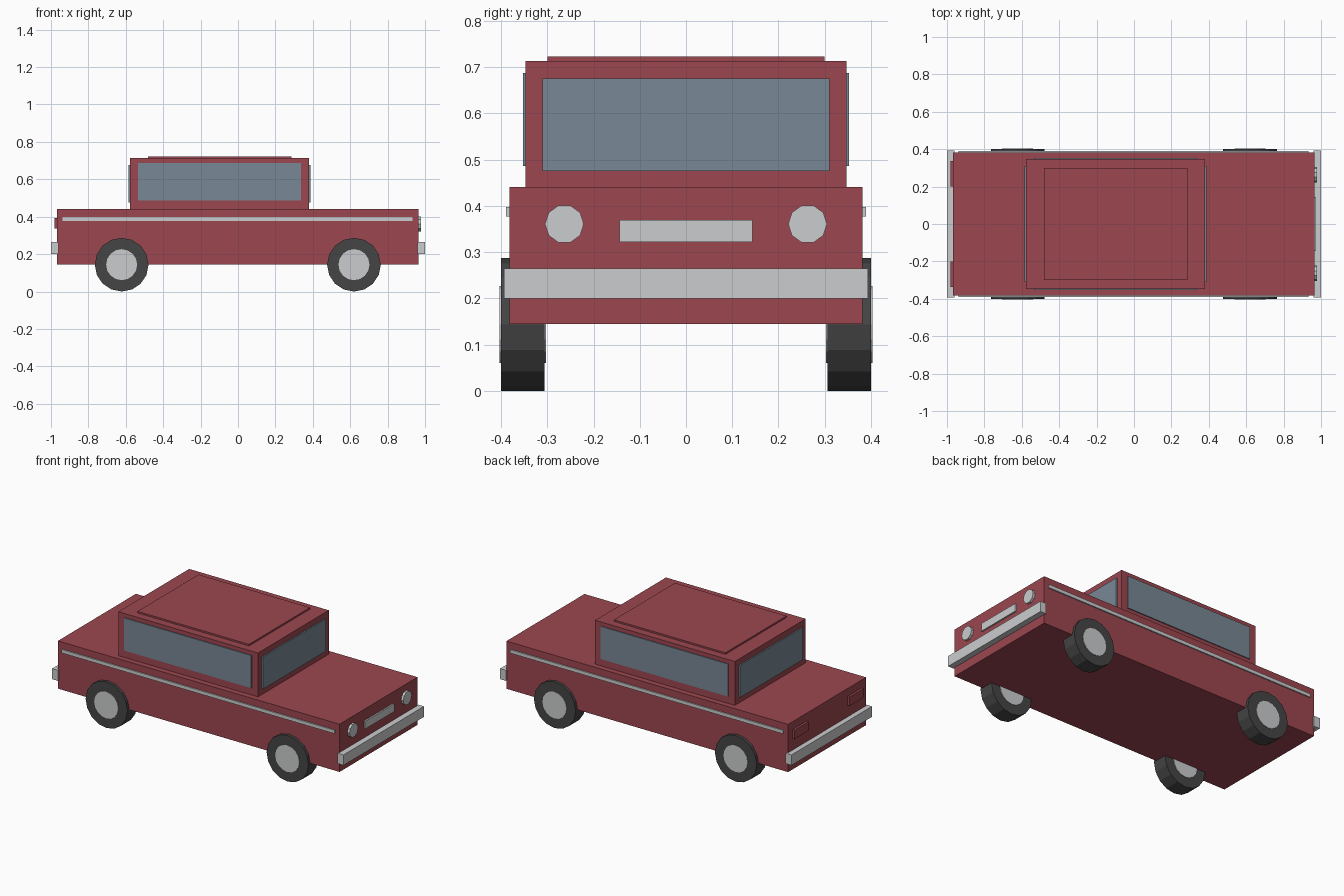
import bpy, math

if "Cube" in bpy.data.objects:
    bpy.data.objects.remove(bpy.data.objects["Cube"])


def material(name, rgb):
    m = bpy.data.materials.new(name)
    m.diffuse_color = (*rgb, 1)
    m.use_nodes = True
    m.node_tree.nodes["Principled BSDF"].inputs["Base Color"].default_value = m.diffuse_color
    return m


RED = material("red paint", (0.33, 0.062, 0.08))
GLASS = material("window glass", (0.19, 0.245, 0.30))
CHROME = material("chrome", (0.60, 0.605, 0.615))
RUBBER = material("tyre rubber", (0.06, 0.06, 0.062))


def box(name, x, y, z, mat):
    """Box from (min, max) ranges on each axis."""
    bpy.ops.mesh.primitive_cube_add(size=1, location=[sum(r) / 2 for r in (x, y, z)])
    o = bpy.context.object
    o.name = name
    o.scale = [r[1] - r[0] for r in (x, y, z)]
    bpy.ops.object.transform_apply(location=False, rotation=False, scale=True)
    o.data.materials.append(mat)
    return o


def disc(name, sides, radius, depth, loc, rot, mat):
    bpy.ops.mesh.primitive_cylinder_add(vertices=sides, radius=radius, depth=depth,
                                        location=loc, rotation=rot)
    o = bpy.context.object
    o.name = name
    o.data.materials.append(mat)
    return o


# Body, cabin and roof panel
box("body", (-0.968, 0.964), (-0.382, 0.382), (0.145, 0.441), RED)
box("cabin", (-0.578, 0.380), (-0.347, 0.347), (0.435, 0.713), RED)
box("roof_panel", (-0.48, 0.285), (-0.299, 0.299), (0.71, 0.723), RED)

# Windscreen and rear window
box("windscreen", (0.375, 0.388), (-0.31, 0.31), (0.476, 0.676), GLASS)
box("rear_window", (-0.586, -0.573), (-0.31, 0.31), (0.476, 0.676), GLASS)

# Bumpers
box("front_bumper", (0.96, 1.0), (-0.394, 0.394), (0.2, 0.265), CHROME)
box("rear_bumper", (-1.0, -0.96), (-0.394, 0.394), (0.2, 0.265), CHROME)

# Grille
box("grille", (0.96, 0.973), (-0.144, 0.144), (0.322, 0.37), CHROME)

for s, side in ((-1, "right"), (1, "left")):
    def span(a, b):
        return tuple(sorted((s * a, s * b)))

    # Side glass and trim strip
    box(f"side_window_{side}", (-0.535, 0.338), span(0.342, 0.353), (0.486, 0.688), GLASS)
    box(f"trim_strip_{side}", (-0.938, 0.934), span(0.378, 0.389), (0.377, 0.398), CHROME)

    # Lamps
    disc(f"headlight_{side}", 10, 0.042, 0.02, (0.969, s * 0.263, 0.361),
         (0, math.pi / 2, 0), CHROME).rotation_euler = (math.pi / 2, 0, math.pi / 2)
    bpy.context.object.rotation_euler.rotate_axis('Z', math.pi / 2)
    box(f"tail_light_{side}", (-0.982, -0.96), span(0.2, 0.338), (0.337, 0.392), RED)

    # Wheels with hubs running through the tyres
    for x, end in ((-0.622, "rear"), (0.62, "front")):
        rot = (math.pi / 2, 0, 0)
        disc(f"tyre_{end}_{side}", 16, 0.1435, 0.094, (x, s * 0.353, 0.1435), rot, RUBBER)
        disc(f"hub_{end}_{side}", 16, 0.083, 0.1, (x, s * 0.353, 0.1435), rot, CHROME)
